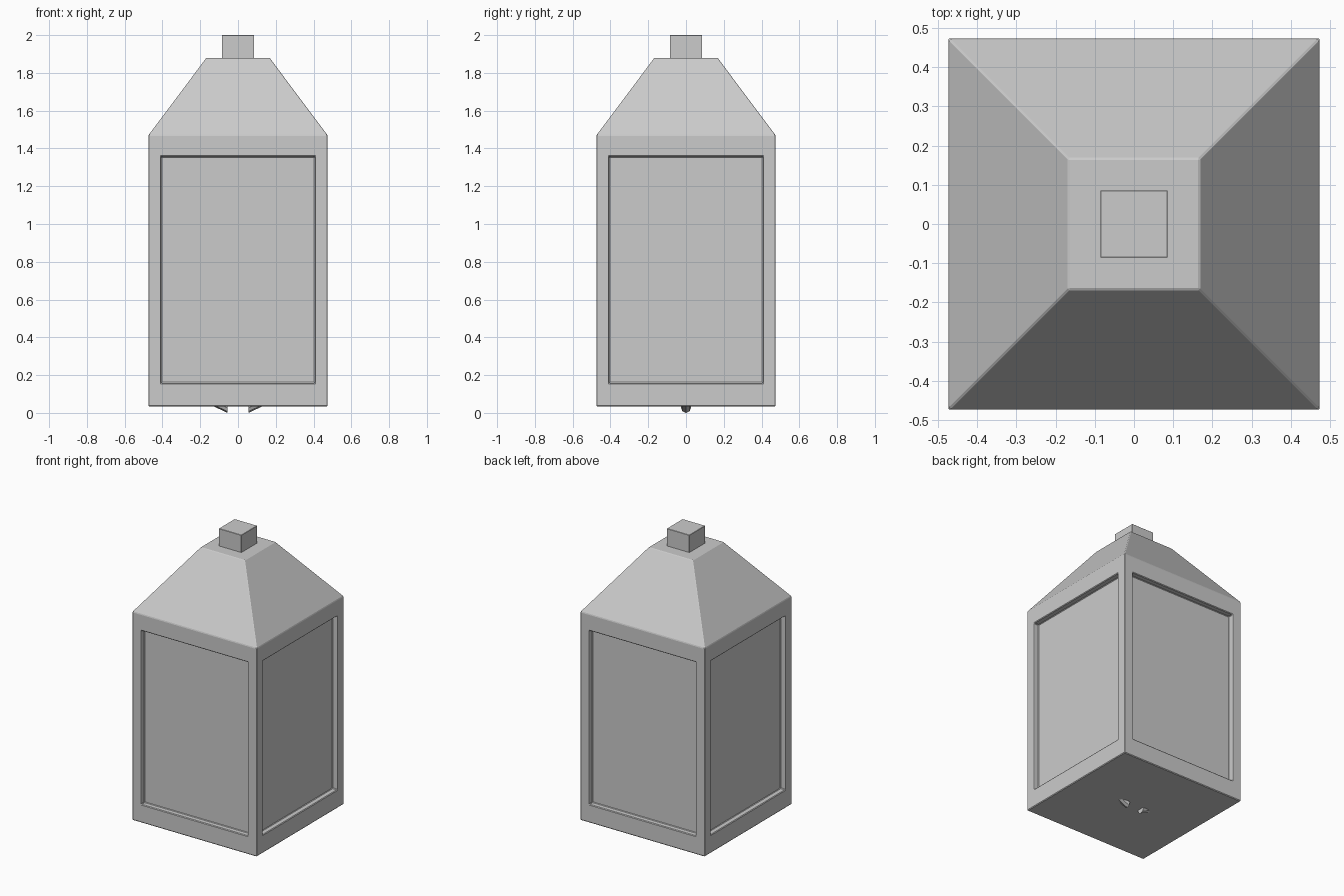
import bpy, bmesh
from mathutils import Vector

if "Cube" in bpy.data.objects:
    bpy.data.objects.remove(bpy.data.objects["Cube"])

HALF, Z0, EAVE, ROOF_TOP = 0.474, 0.033, 1.47, 1.88


def make_object(name, bm, bevel=0.0):
    bmesh.ops.recalc_face_normals(bm, faces=bm.faces[:])
    mesh = bpy.data.meshes.new(name)
    bm.to_mesh(mesh)
    bm.free()
    obj = bpy.data.objects.new(name, mesh)
    bpy.context.collection.objects.link(obj)
    if bevel:
        mod = obj.modifiers.new("edge_bevel", 'BEVEL')
        mod.width = bevel
        mod.segments = 1
        mod.limit_method = 'ANGLE'
    return obj


def frustum(bm, z0, z1, h0, h1):
    bmesh.ops.create_cube(bm, size=2)
    for v in bm.verts:
        h, z = (h1, z1) if v.co.z > 0 else (h0, z0)
        v.co = Vector((v.co.x * h, v.co.y * h, z))
    bm.normal_update()


# lantern body with four recessed panes and the tapered roof
bm = bmesh.new()
frustum(bm, Z0, EAVE, HALF, HALF)
sides = [f for f in bm.faces if abs(f.normal.z) < 0.5]
top = next(f for f in bm.faces if f.normal.z > 0.5)
for face in sides:
    normal = face.normal.copy()
    bmesh.ops.inset_individual(bm, faces=[face], thickness=0.095)
    for v in face.verts:
        v.co.z = 1.357 if v.co.z > 0.75 else 0.159
    pane = bmesh.ops.extrude_discrete_faces(bm, faces=[face])["faces"][0]
    bmesh.ops.translate(bm, verts=pane.verts[:], vec=normal * -0.037)
roof = bmesh.ops.extrude_discrete_faces(bm, faces=[top])["faces"][0]
for v in roof.verts:
    k = 0.167 / HALF
    v.co = Vector((v.co.x * k, v.co.y * k, ROOF_TOP))
make_object("lantern_body", bm, 0.004)

# square cap on the roof
bm = bmesh.new()
frustum(bm, ROOF_TOP - 0.02, 2.0, 0.086, 0.086)
make_object("roof_cap", bm, 0.002)

# two slanted rod ends poking through the underside
for side, name in ((-1, "left_rod_end"), (1, "right_rod_end")):
    bm = bmesh.new()
    bmesh.ops.create_circle(bm, cap_ends=True, segments=8, radius=0.026)
    for v in bm.verts:
        v.co = Vector((side * 0.055, v.co.x, 0.026 + v.co.y))
    end = bmesh.ops.extrude_face_region(bm, geom=bm.faces[:])["geom"]
    moved = [g for g in end if isinstance(g, bmesh.types.BMVert)]
    bmesh.ops.translate(bm, verts=moved, vec=(side * 0.14, 0, 0.065))
    make_object(name, bm)
